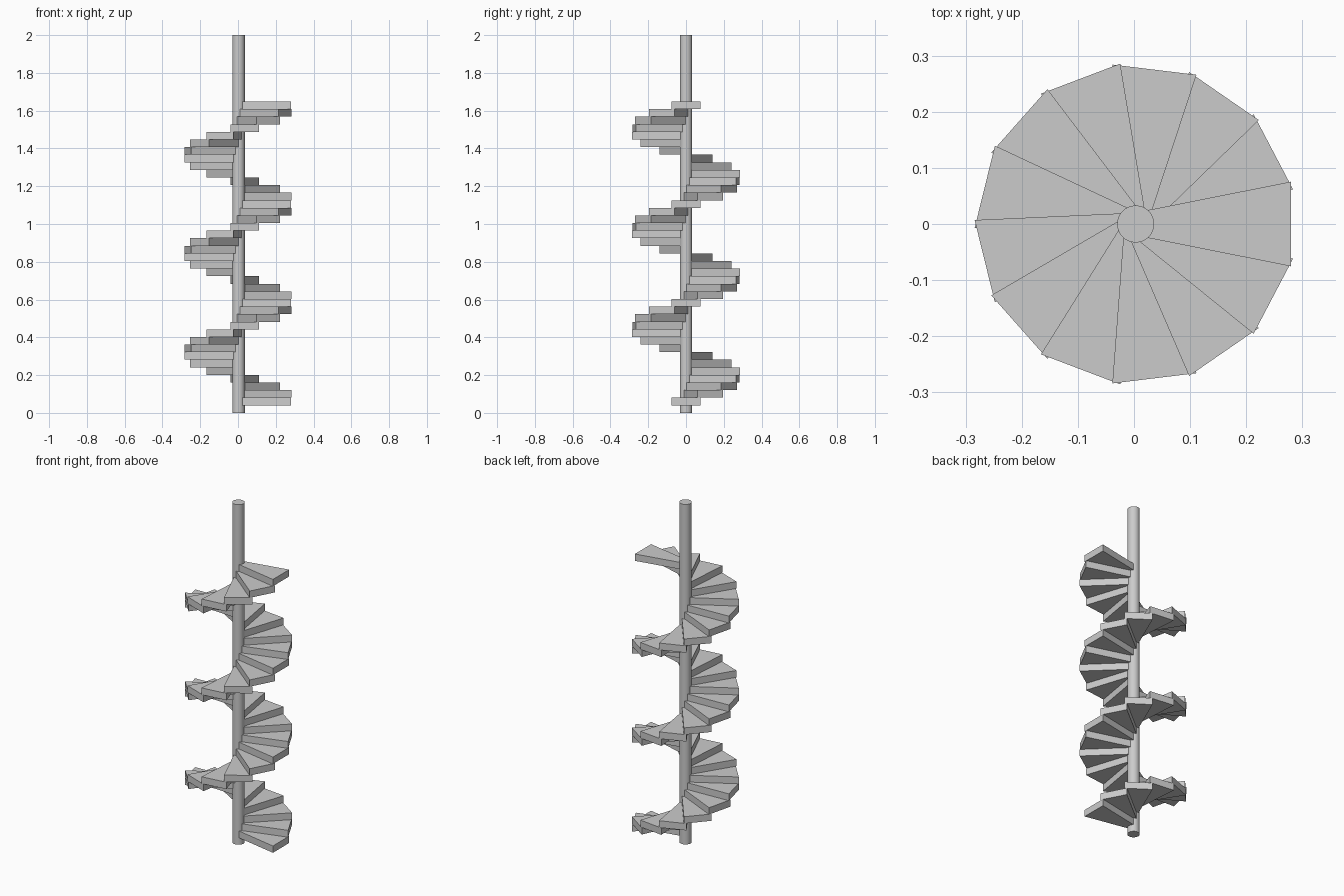
import bpy, bmesh, math

if "Cube" in bpy.data.objects:
    bpy.data.objects.remove(bpy.data.objects["Cube"])

COUNT, PER_TURN = 40, 13
RISE = 0.0402
CX = 0.003
# tread outline in plan: (distance from axis, half width)
INNER, OUTER = (0.018, 0.024), (0.277, 0.0755)


def tread(i):
    bm = bmesh.new()
    a = 2 * math.pi * i / PER_TURN
    z = RISE * (i + 1)
    plan = [(INNER[0], -INNER[1]), (OUTER[0], -OUTER[1]),
            (OUTER[0], OUTER[1]), (INNER[0], INNER[1])]
    ca, sa = math.cos(a), math.sin(a)
    verts = [bm.verts.new((x * ca - y * sa, x * sa + y * ca, z)) for x, y in plan]
    face = bm.faces.new(verts)
    ext = bmesh.ops.extrude_face_region(bm, geom=[face])
    top = [v for v in ext["geom"] if isinstance(v, bmesh.types.BMVert)]
    bmesh.ops.translate(bm, verts=top, vec=(0, 0, RISE))
    bmesh.ops.recalc_face_normals(bm, faces=bm.faces)
    name = f"stair_tread_{i + 1:02d}"
    mesh = bpy.data.meshes.new(name)
    bm.to_mesh(mesh)
    bm.free()
    ob = bpy.data.objects.new(name, mesh)
    ob.location.x = CX
    bpy.context.collection.objects.link(ob)


# central pole
bpy.ops.mesh.primitive_cylinder_add(vertices=32, radius=0.033, depth=2, location=(CX, 0, 1))
bpy.context.object.name = "central_pole"
bpy.ops.object.shade_smooth_by_angle(angle=math.radians(30))

# wedge treads winding counter-clockwise up the pole
for i in range(COUNT):
    tread(i)
